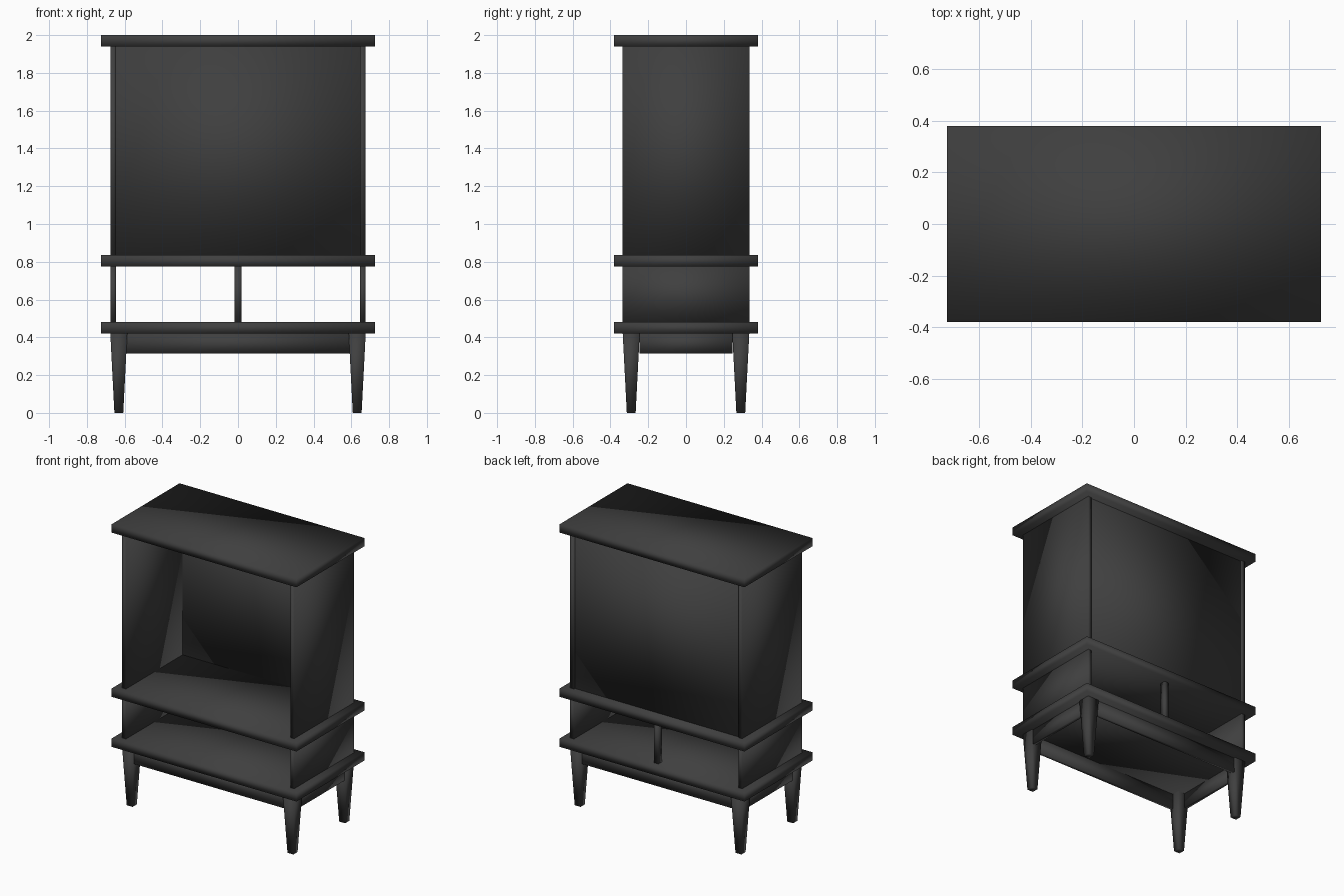
import bpy
import bmesh

cube = bpy.data.objects.get("Cube")
if cube:
    bpy.data.objects.remove(cube, do_unlink=True)

# Single dark finish
finish = bpy.data.materials.new("charcoal_black")
finish.use_nodes = True
colour = (0.05, 0.05, 0.05, 1)
finish.diffuse_color = colour
bsdf = next(n for n in finish.node_tree.nodes if n.type == 'BSDF_PRINCIPLED')
bsdf.inputs["Base Color"].default_value = colour


def block(name, x, y, z, foot=1.0):
    """Box spanning the (low, high) ranges; foot scales the lower end for a taper."""
    low = [r[0] for r in (x, y, z)]
    size = [r[1] - r[0] for r in (x, y, z)]
    bm = bmesh.new()
    bmesh.ops.create_cube(bm, size=1)
    for v in bm.verts:
        if v.co.z < 0:
            v.co.x *= foot
            v.co.y *= foot
        for i in range(3):
            v.co[i] = low[i] + (v.co[i] + 0.5) * size[i]
    for f in bm.faces:
        f.smooth = True  # soft shading wraps around each block
    mesh = bpy.data.meshes.new(name)
    bm.to_mesh(mesh)
    bm.free()
    mesh.materials.append(finish)
    obj = bpy.data.objects.new(name, mesh)
    bpy.context.collection.objects.link(obj)
    return obj


def around(centre, half):
    return (centre - half, centre + half)


# Overhanging boards
board_heights = {"bottom_board": 0.42, "middle_board": 0.775, "top_board": 1.94}
for name, z in board_heights.items():
    block(name, around(0, 0.725), around(0, 0.38), (z, z + 0.06))

LOWER = (0.48, 0.775)
UPPER = (0.835, 1.94)

# Side panels of both compartments, and the side aprons
for label, s in (("left", 1), ("right", -1)):
    side = around(s * 0.66, 0.015)
    block(label + "_lower_side", side, around(0, 0.335), LOWER)
    block(label + "_upper_side", side, around(0, 0.335), UPPER)
    block(label + "_apron", around(s * 0.653, 0.0125), around(0, 0.245), (0.315, 0.42))

# Back panel of the upper compartment and the rear post below it
block("back_panel", around(0, 0.645), (0.3, 0.325), UPPER)
block("rear_post", around(0, 0.018), (0.295, 0.335), LOWER)

# Front and back aprons, tapered legs
for label, t in (("front", -1), ("back", 1)):
    block(label + "_apron", around(0, 0.59), around(t * 0.313, 0.0125), (0.315, 0.42))
    for hand, s in (("left", 1), ("right", -1)):
        block(label + "_" + hand + "_leg", around(s * 0.631, 0.045),
              around(t * 0.29, 0.045), (0, 0.42), foot=0.52)
